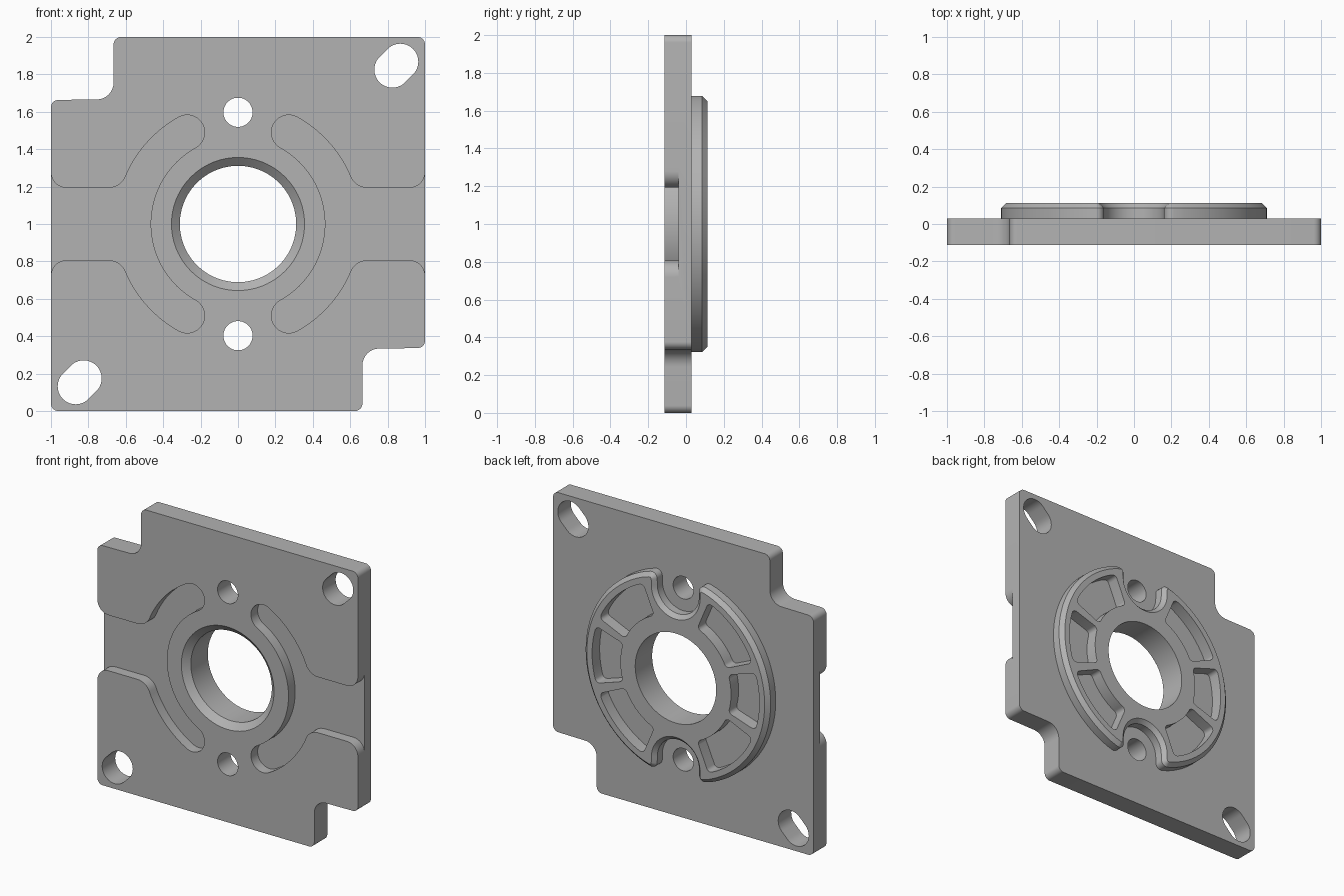
import bpy, bmesh
from math import sin, cos, radians, tan, atan2
from mathutils import Vector, Matrix

if "Cube" in bpy.data.objects:
    bpy.data.objects.remove(bpy.data.objects["Cube"])

FRONT, SEAT, BACK = -0.113, 0.03, 0.113   # plate front, plate back, boss top
FLOOR = -0.04                             # floor of the front channels

grey = bpy.data.materials.new("machined_grey")
grey.use_nodes = True
COLOUR = (0.45, 0.45, 0.45, 1)
grey.diffuse_color = COLOUR
grey.node_tree.nodes["Principled BSDF"].inputs["Base Color"].default_value = COLOUR


def arc(r, a0, a1, n=24, c=(0, 0)):
    """Points on an arc in the x-z plane, angles in degrees."""
    steps = [radians(a0 + (a1 - a0) * i / n) for i in range(n + 1)]
    return [(c[0] + r * cos(a), c[1] + r * sin(a)) for a in steps]


def circle(r, c=(0, 0), n=96):
    return arc(r, 0, 360, n, c)[:-1]


def rounded(points, n=8):
    """Closed outline; a point given as (x, z, radius) gets a fillet."""
    out = []
    for i, p in enumerate(points):
        if len(p) == 2:
            out.append(p)
            continue
        c = Vector(p[:2])
        u = (Vector(points[i - 1][:2]) - c).normalized()
        v = (Vector(points[(i + 1) % len(points)][:2]) - c).normalized()
        half = u.angle(v) / 2
        t = p[2] / tan(half)
        mid = c + (u + v).normalized() * p[2] / sin(half)
        a, b = c + u * t - mid, c + v * t - mid
        start = atan2(a.y, a.x)
        sweep = a.angle(b) * (1 if a.x * b.y - a.y * b.x > 0 else -1)
        for k in range(n + 1):
            ang = start + sweep * k / n
            out.append((mid.x + p[2] * cos(ang), mid.y + p[2] * sin(ang)))
    return out


def loft(name, rings, chamfer=0):
    """Solid through (y, outline) rings, with an optional chamfer on the last."""
    bm = bmesh.new()
    loops = [[bm.verts.new((x, y, z + 1)) for x, z in pts] for y, pts in rings]
    bm.faces.new(loops[0])
    top = bm.faces.new(loops[-1])
    for lo, hi in zip(loops, loops[1:]):
        for i in range(len(lo)):
            bm.faces.new((lo[i - 1], lo[i], hi[i], hi[i - 1]))
    bmesh.ops.recalc_face_normals(bm, faces=bm.faces)
    if chamfer:
        bmesh.ops.bevel(bm, geom=list(top.edges), offset=chamfer,
                        segments=1, affect='EDGES')
    mesh = bpy.data.meshes.new(name)
    bm.to_mesh(mesh)
    bm.free()
    mesh.materials.append(grey)
    ob = bpy.data.objects.new(name, mesh)
    bpy.context.collection.objects.link(ob)
    return ob


def cut(target, cutters):
    """Subtract the cutters one by one, then remove them."""
    bpy.context.view_layer.objects.active = target
    for c in cutters:
        c.hide_render = True
        m = target.modifiers.new("cut", 'BOOLEAN')
        m.operation, m.solver, m.object = 'DIFFERENCE', 'EXACT', c
        bpy.ops.object.modifier_apply(modifier=m.name)
        bpy.data.objects.remove(c)


def hole(outline):
    return loft("hole_cutter", [(-0.3, outline), (0.3, outline)])


def turned(points):
    """Half-turn of an outline about the centre."""
    return [(-p[0], -p[1], *p[2:]) for p in points]


# Plate outline with two opposite stepped corners
half = [(1, -0.663, 0.04), (1, 1, 0.04), (-0.665, 1, 0.04), (-0.665, 0.667, 0.09)]
outline = rounded(half + turned(half))
plate = loft("mounting_plate", [(FRONT, outline), (SEAT, outline)])

# Bore with a front countersink
cutters = [loft("bore_cutter", [(FRONT - 0.01, circle(0.367)),
                                (FRONT + 0.04, circle(0.311)),
                                (0.3, circle(0.311))])]

# Pin holes and diagonal corner slots
for s in (1, -1):
    cutters.append(hole(circle(0.078, (0, s * 0.597), 48)))
    near, far = (s * 0.825, s * 0.825), (s * 0.868, s * 0.868)
    turn = 0 if s > 0 else 180
    slot = (arc(0.096, turn - 45, turn + 135, 24, far)
            + arc(0.096, turn + 135, turn + 315, 24, near))
    cutters.append(hole(slot))

# Front channels: side opening running into a curved slot
tip = (0.56 * cos(radians(61)), 0.56 * sin(radians(61)))
upper = ([(1.1, 0.278), (1, 0.278), (1, 0.193, 0.084), (0.626, 0.193, 0.1)]
         + arc(0.653, 25, 61) + arc(0.093, 61, 241, 20, tip)[1:]
         + arc(0.467, 61, 0)[1:])
lower = [(p[0], -p[1], *p[2:]) for p in reversed(upper[:-1])]
channel = rounded(upper + lower)
for s in (1, -1):
    pts = [(s * x, z) for x, z in channel]
    cutters.append(loft("channel_cutter", [(FRONT - 0.1, pts), (FLOOR, pts)]))
cut(plate, cutters)

# Rear boss: disc with a U-shaped relief around each pin hole
end = 76.8
rim = arc(0.71, -end, end, 96)
side = [(*rim[0], 0.04)] + rim[5:-5] + [(*rim[-1], 0.04)]
relief = arc(0.16, 0, -180, 32, (0, 0.597))
boss_outline = rounded(side + relief + turned(side) + turned(relief))
boss = loft("rear_boss", [(SEAT, boss_outline), (BACK, boss_outline)], 0.027)

# Weight-saving pockets between the ribs
cutters = [hole(circle(0.311))]
for base in (0, 180):
    for a0, a1 in ((-67, -24), (-18, 18), (24, 67)):
        outer = arc(0.642, base + a0, base + a1)
        inner = arc(0.425, base + a1, base + a0)
        ring = []
        for edge in (outer, inner):
            ring += [(*edge[0], 0.03)] + edge[3:-3] + [(*edge[-1], 0.03)]
        cutters.append(hole(rounded(ring)))
cut(boss, cutters)

# Smooth curved walls, crisp edges
for ob in (plate, boss):
    bpy.ops.object.select_all(action='DESELECT')
    ob.select_set(True)
    bpy.context.view_layer.objects.active = ob
    bpy.ops.object.shade_smooth_by_angle(angle=radians(30))
